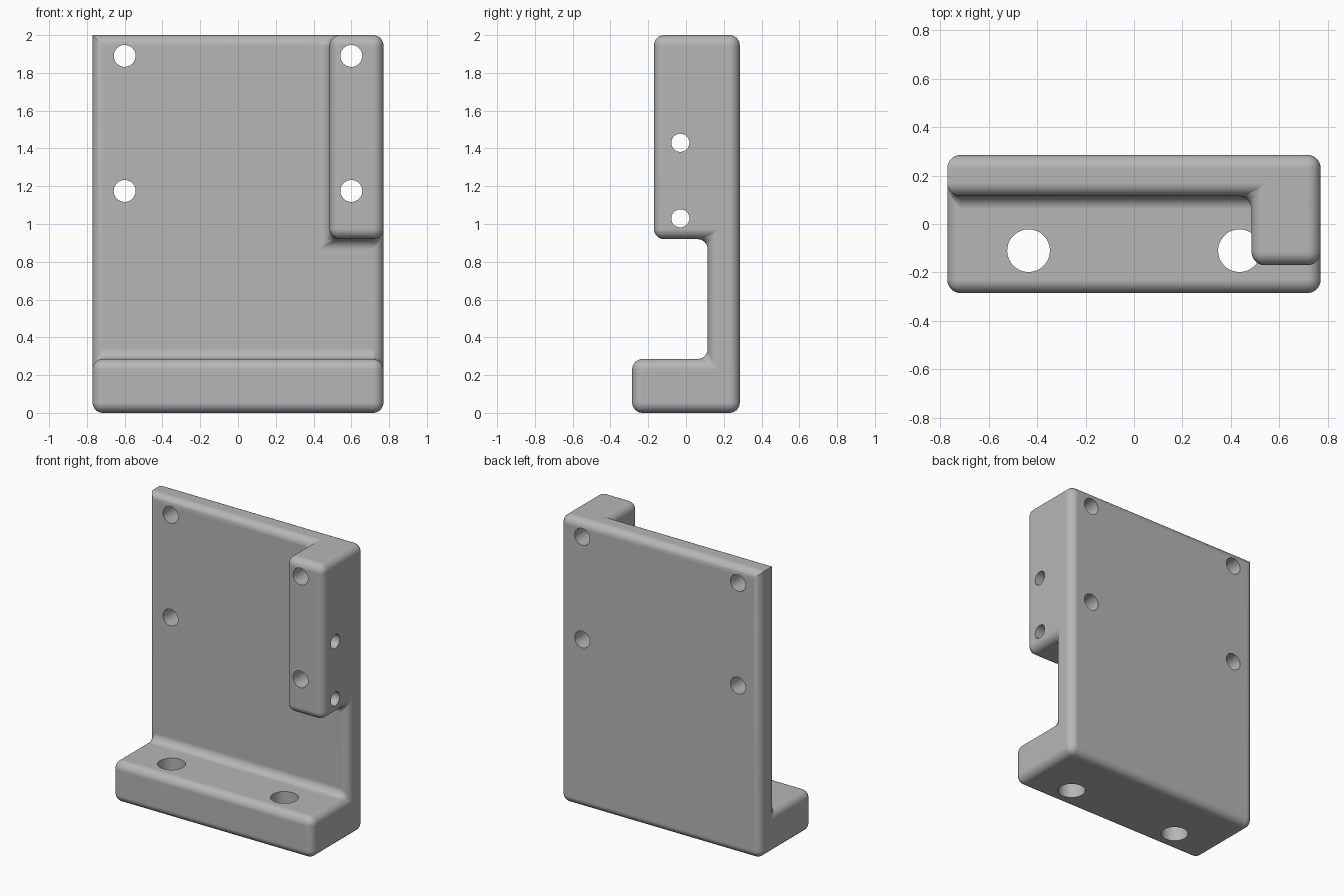
import bpy, bmesh, math
from mathutils import Matrix

cube = bpy.data.objects.get("Cube")
if cube:
    bpy.data.objects.remove(cube, do_unlink=True)

# Single grey metal
grey = bpy.data.materials.new("grey metal")
grey.use_nodes = True
colour = (0.47, 0.47, 0.47, 1)
grey.diffuse_color = colour
grey.node_tree.nodes["Principled BSDF"].inputs["Base Color"].default_value = colour

# Key planes of the bracket
XS = (-0.77, 0.485, 0.77)
YS = (-0.285, -0.17, 0.115, 0.285)
ZS = (0, 0.285, 0.92, 2)
FILLET = 0.055


def solid(i, j, k):
    """Cell is filled by the back plate, the foot or the side block."""
    if not (0 <= i < 2 and 0 <= j < 3 and 0 <= k < 3):
        return False
    plate = j == 2
    foot = k == 0
    block = i == 1 and j >= 1 and k == 2
    return plate or foot or block


def make_object(name, bm):
    mesh = bpy.data.meshes.new(name)
    bm.to_mesh(mesh)
    bm.free()
    obj = bpy.data.objects.new(name, mesh)
    bpy.context.collection.objects.link(obj)
    mesh.materials.append(grey)
    return obj


# Bracket body: outer skin of the filled cells, merged into clean flat faces
bm = bmesh.new()
for i in range(2):
    for j in range(3):
        for k in range(3):
            if not solid(i, j, k):
                continue
            for axis in range(3):
                for side in (0, 1):
                    near = [i, j, k]
                    near[axis] += 2 * side - 1
                    if solid(*near):
                        continue
                    corners = []
                    for a, b in ((0, 0), (1, 0), (1, 1), (0, 1)):
                        step = [a, b]
                        step.insert(axis, side)
                        corners.append(bm.verts.new((XS[i + step[0]], YS[j + step[1]], ZS[k + step[2]])))
                    bm.faces.new(corners)
bmesh.ops.remove_doubles(bm, verts=bm.verts, dist=0.001)
bmesh.ops.recalc_face_normals(bm, faces=bm.faces)
bmesh.ops.dissolve_limit(bm, angle_limit=math.radians(1), verts=bm.verts, edges=bm.edges)

# Every edge is rounded except the short top edge on the plain side
weight = bm.edges.layers.float.new("bevel_weight_edge")
for edge in bm.edges:
    plain = all(v.co.x < XS[0] + 0.01 and v.co.z > ZS[-1] - 0.01 for v in edge.verts)
    edge[weight] = 0.0 if plain else 1.0
body = make_object("bracket_body", bm)

# Hole cutters
bm = bmesh.new()


def drill(centre, radius, depth, axis):
    turn = {"X": Matrix.Rotation(math.pi / 2, 4, "Y"),
            "Y": Matrix.Rotation(math.pi / 2, 4, "X"),
            "Z": Matrix.Identity(4)}[axis]
    bmesh.ops.create_cone(bm, cap_ends=True, segments=48, radius1=radius, radius2=radius,
                          depth=depth, matrix=Matrix.Translation(centre) @ turn)


for x in (-0.6, 0.6):
    for z in (1.175, 1.89):
        drill((x, 0, z), 0.058, 1, "Y")
for x in (-0.435, 0.435):
    drill((x, -0.11, 0.15), 0.088, 0.6, "Z")
for z in (1.03, 1.43):
    drill((0.63, -0.03, z), 0.048, 0.6, "X")
cutter = make_object("hole_cutter", bm)
cutter.hide_render = True

# Round the edges, then drill the holes
bevel = body.modifiers.new("fillets", "BEVEL")
bevel.limit_method = "WEIGHT"
bevel.width = FILLET
bevel.segments = 8
holes = body.modifiers.new("holes", "BOOLEAN")
holes.operation = "DIFFERENCE"
holes.solver = "EXACT"
holes.object = cutter

bpy.ops.object.select_all(action="DESELECT")
body.select_set(True)
bpy.context.view_layer.objects.active = body
for name in ("fillets", "holes"):
    bpy.ops.object.modifier_apply(modifier=name)
bpy.data.objects.remove(cutter, do_unlink=True)

# Smooth fillets with flat broad faces
bpy.ops.object.shade_smooth_by_angle(angle=math.radians(30))
normals = body.modifiers.new("flat_faces", "WEIGHTED_NORMAL")
normals.keep_sharp = True
